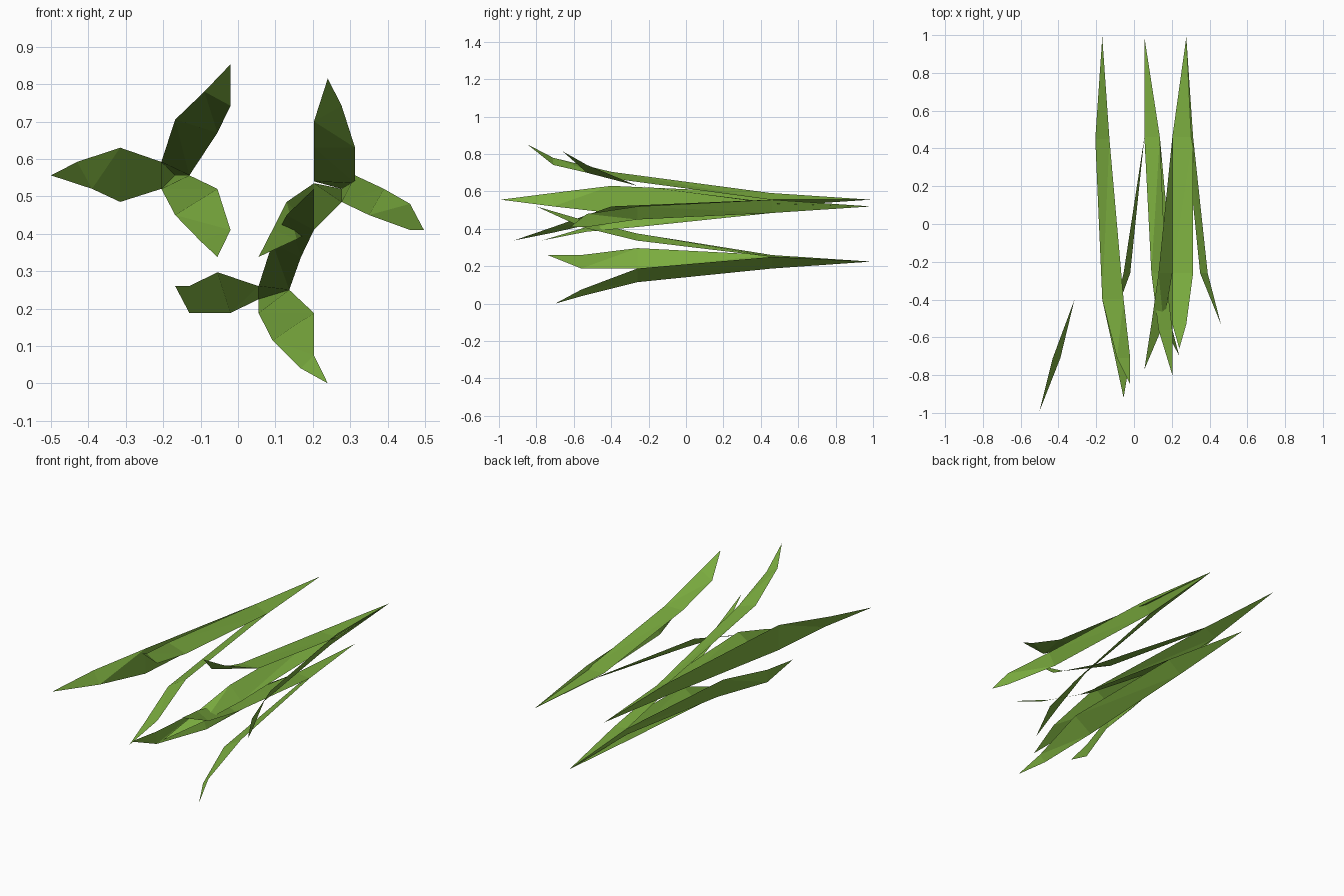
import bpy

green = bpy.data.materials.new("leaf_green")
green.diffuse_color = (0.20, 0.42, 0.05, 1)


def blade(name, root, ys, sections, tip):
    """Folded blade: root point, three (x, z, x, z) sections at depths ys, tip point."""
    verts = [root]
    for y, (xa, za, xb, zb) in zip(ys, sections):
        verts += [(xa, y, za), (xb, y, zb)]
    verts.append(tip)
    faces = [(0, 1, 2), (5, 7, 6)]
    for i in (1, 3):
        faces += [(i, i + 2, i + 1), (i + 1, i + 2, i + 3)]
    mesh = bpy.data.meshes.new(name)
    mesh.from_pydata(verts, [], faces)
    mesh.materials.append(green)
    bpy.context.collection.objects.link(bpy.data.objects.new(name, mesh))


def tuft(name, root, ys, blades):
    """Three blades fanning out of one shared root."""
    for part, (sections, tip) in blades.items():
        blade(f"{name}_{part}_blade", root, ys, sections, tip)


# Left tuft
tuft("left_tuft", (-0.168, 0.99, 0.556), (0.45, -0.40, -0.71), {
    "side": ([(-0.205, 0.52, -0.205, 0.592), (-0.315, 0.485, -0.315, 0.63),
              (-0.39, 0.52, -0.43, 0.592)], (-0.50, -0.99, 0.556)),
    "upper": ([(-0.205, 0.592, -0.13, 0.556), (-0.168, 0.705, -0.055, 0.67),
               (-0.09, 0.78, -0.02, 0.742)], (-0.02, -0.85, 0.853)),
    "lower": ([(-0.13, 0.556, -0.205, 0.52), (-0.055, 0.52, -0.168, 0.45),
               (-0.02, 0.41, -0.10, 0.38)], (-0.055, -0.92, 0.338)),
})

# Right tuft
tuft("right_tuft", (0.277, 0.99, 0.52), (0.46, -0.26, -0.53), {
    "upper": ([(0.203, 0.54, 0.313, 0.535), (0.203, 0.63, 0.313, 0.63),
               (0.203, 0.70, 0.277, 0.742)], (0.24, -0.66, 0.815)),
    "side": ([(0.313, 0.556, 0.277, 0.485), (0.39, 0.52, 0.35, 0.45),
              (0.46, 0.48, 0.46, 0.41)], (0.497, -0.62, 0.41)),
    "lower": ([(0.277, 0.485, 0.203, 0.535), (0.203, 0.41, 0.13, 0.485),
               (0.157, 0.385, 0.092, 0.41)], (0.055, -0.77, 0.338)),
})

# Bottom tuft
tuft("bottom_tuft", (0.055, 0.99, 0.225), (0.46, -0.26, -0.56), {
    "upper": ([(0.055, 0.26, 0.137, 0.25), (0.092, 0.375, 0.168, 0.337),
               (0.13, 0.45, 0.203, 0.41)], (0.203, -0.80, 0.52)),
    "side": ([(0.055, 0.225, 0.055, 0.26), (-0.02, 0.188, -0.055, 0.297),
              (-0.13, 0.188, -0.13, 0.26)], (-0.168, -0.74, 0.26)),
    "lower": ([(0.137, 0.25, 0.055, 0.188), (0.203, 0.188, 0.092, 0.115),
               (0.203, 0.075, 0.168, 0.04)], (0.24, -0.70, 0.0)),
})
